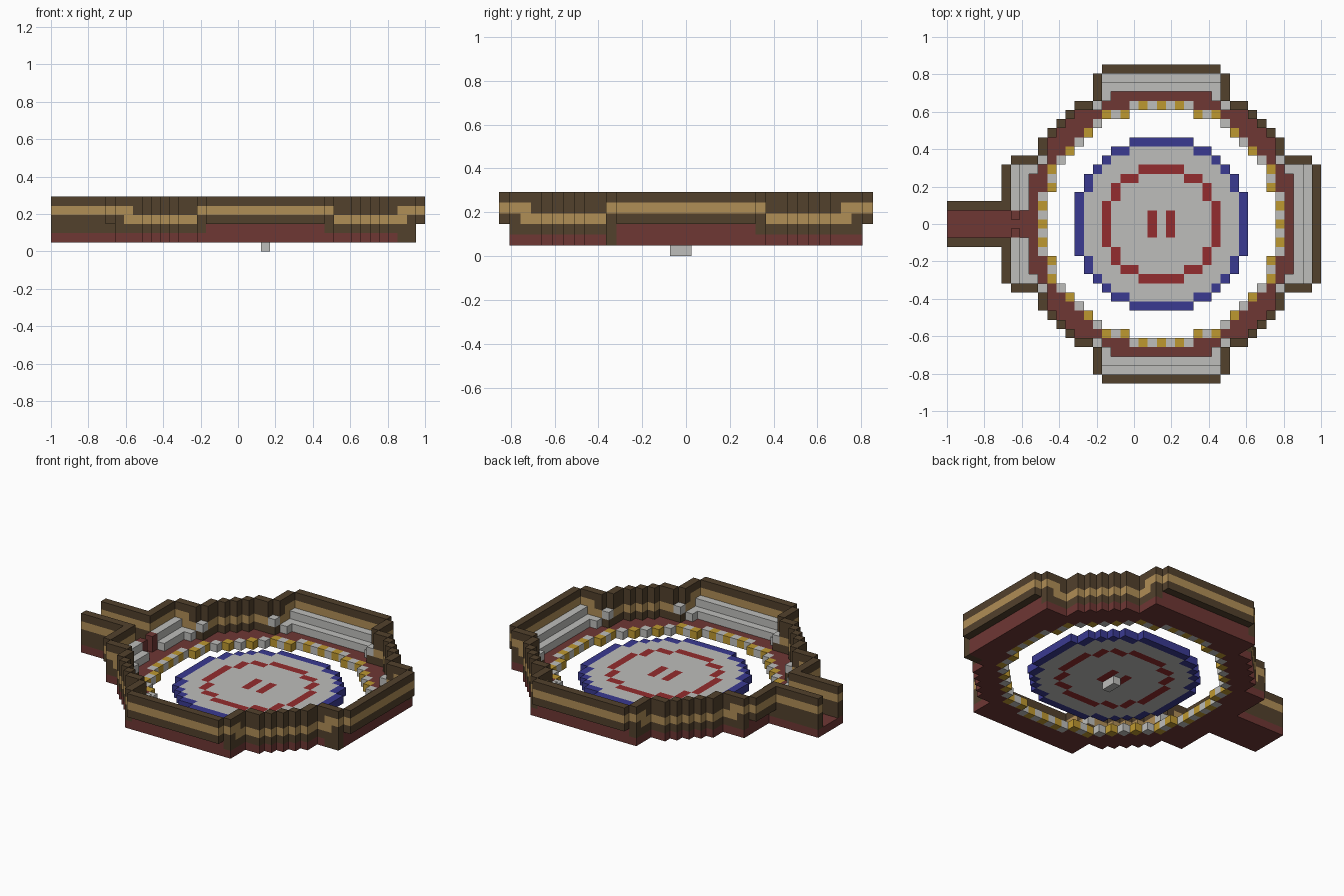
import bpy, bmesh
from mathutils import Vector

cube = bpy.data.objects.get("Cube")
if cube:
    bpy.data.objects.remove(cube, do_unlink=True)

V = 2 / 41      # block size
OFFSET = 3      # arena centre, in blocks right of the origin

def linear(c):
    c /= 255
    return c / 12.92 if c < 0.04 else ((c + 0.055) / 1.055) ** 2.4

def material(name, *rgb):
    m = bpy.data.materials.new(name)
    m.use_nodes = True
    col = [linear(c) for c in rgb] + [1]
    m.diffuse_color = col
    bsdf = m.node_tree.nodes["Principled BSDF"]
    bsdf.inputs["Base Color"].default_value = col
    bsdf.inputs["Roughness"].default_value = 0.9
    return m

MATS = {
    "brown": material("dark_wood", 82, 65, 44),
    "sand": material("sand_wood", 176, 142, 86),
    "floor": material("red_brown_floor", 110, 55, 52),
    "grey": material("pale_grey", 190, 190, 187),
    "yellow": material("mustard_yellow", 190, 152, 48),
    "blue": material("deep_blue", 58, 58, 145),
    "red": material("marking_red", 148, 44, 46),
}
blocks = {}     # (x, y, level) -> (part, colour)

def put(part, colour, x, y, *levels):
    for k in levels:
        blocks[x, y, k] = (part, colour)

def around(cells):
    """Repeat cells in all eight octants."""
    return {(sx * p, sy * q) for a, b in cells for p, q in ((a, b), (b, a))
            for sx in (-1, 1) for sy in (-1, 1)}

def flood(start, border):
    found, todo = set(), [start]
    while todo:
        x, y = todo.pop()
        if (x, y) in found or (x, y) in border or max(abs(x), abs(y)) > 20:
            continue
        found.add((x, y))
        todo += [(x + 1, y), (x - 1, y), (x, y + 1), (x, y - 1)]
    return found

def doorway(x, y):
    return x <= -15 and abs(y) <= 1

# Plans of the rings, one octant each
bay_back = around([(a, 17) for a in range(7)])
bay_sides = around([(7, b) for b in (14, 15, 16)])
stair_wall = around([(8, 13), (9, 13), (10, 12), (11, 11)])
kerb = around([(a, 13) for a in range(4)] + [(a, 12) for a in (4, 5, 6)]
              + [(7, 11), (8, 10), (9, 9)])
rim = around([(a, 9) for a in range(4)] + [(4, 8), (5, 8), (6, 7)])
circle = around([(0, 6), (1, 6), (2, 6), (3, 5), (4, 5)])

# Floor, including the bays and the entrance
for x, y in flood((0, 14), bay_back | bay_sides | stair_wall | kerb):
    put("floor", "floor", x, y, 1)
for x in range(-23, -16):
    for y in (-1, 0, 1):
        put("floor", "floor", x, y, 1)

# Kerb of alternating blocks
for x, y in kerb:
    even = min(abs(x), abs(y)) % 2 == 0
    put("kerb", "yellow" if even else "grey", x, y, 1)

# Stepped walls, with a stripe that rises at the bays
for x, y in stair_wall:
    put("outer_wall", "floor", x, y, 1)
    put("outer_wall", "brown", x, y, 2, 4, 5)
    put("outer_wall", "sand", x, y, 3)
for x, y in bay_sides:
    far = max(abs(x), abs(y))
    put("outer_wall", "brown" if x > 14 and y < 0 else "floor", x, y, 1)
    put("outer_wall", "brown", x, y, 2, 5)
    put("outer_wall", "sand" if far < 16 else "brown", x, y, 3)
    put("outer_wall", "sand" if far > 14 else "brown", x, y, 4)
for x, y in bay_back:
    if not doorway(x, y):
        put("bay_wall", "brown", x, y, 3, 5)
        put("bay_wall", "sand", x, y, 4)

# Two rows of benches in every bay
for x, y in around([(a, b) for a in range(7) for b in (15, 16)]):
    if not doorway(x, y):
        if max(abs(x), abs(y)) == 16:
            put("benches", "floor", x, y, 2)
            put("benches", "grey", x, y, 3)
        else:
            put("benches", "grey", x, y, 2)
for x, y in around([(6, 14)]):
    put("benches", "grey", x, y, 2)

# Posts with pale caps at the bay corners
for x, y in around([(7, 13)]):
    put("corner_posts", "brown", x, y, 2)
    put("corner_posts", "grey", x, y, 3)

# Entrance tunnel walls and door stubs
for y in (-2, 2):
    for x in range(-23, -16):
        put("entrance_walls", "floor", x, y, 1)
        put("entrance_walls", "brown", x, y, 2, 3, 5)
        put("entrance_walls", "sand", x, y, 4)
    put("door_stubs", "floor", -16, y // 2, 2, 3)

# Central platform with painted circle and two bars
for x, y in flood((0, 0), rim):
    bar = abs(x) == 1 and abs(y) <= 1
    put("platform", "red" if bar or (x, y) in circle else "grey", x, y, 1)
for x, y in rim:
    put("platform_rim", "blue", x, y, 1)
for y in (0, -1):
    put("platform_pin", "grey", 0, y, 0)

# Turn the blocks into one mesh per part, keeping exposed faces only
NAMES = list(MATS)
SIDES = [Vector(s) for s in ((1, 0, 0), (-1, 0, 0), (0, 1, 0),
                             (0, -1, 0), (0, 0, 1), (0, 0, -1))]
for part in sorted({p for p, c in blocks.values()}):
    bm = bmesh.new()
    used = []
    for cell, (owner, colour) in blocks.items():
        if owner != part:
            continue
        if colour not in used:
            used.append(colour)
        centre = Vector(cell) + Vector((OFFSET, 0, 0.5))
        for n in SIDES:
            if tuple(int(a + b) for a, b in zip(cell, n)) in blocks:
                continue
            u = Vector((n.y, n.z, n.x))
            w = n.cross(u)
            corners = [(n + u * p + w * q) / 2 for p, q in
                       ((-1, -1), (1, -1), (1, 1), (-1, 1))]
            f = bm.faces.new([bm.verts.new((centre + c) * V) for c in corners])
            f.material_index = used.index(colour)
    bmesh.ops.remove_doubles(bm, verts=bm.verts, dist=V / 100)
    mesh = bpy.data.meshes.new(part)
    bm.to_mesh(mesh)
    bm.free()
    for colour in used:
        mesh.materials.append(MATS[colour])
    bpy.context.collection.objects.link(bpy.data.objects.new(part, mesh))
